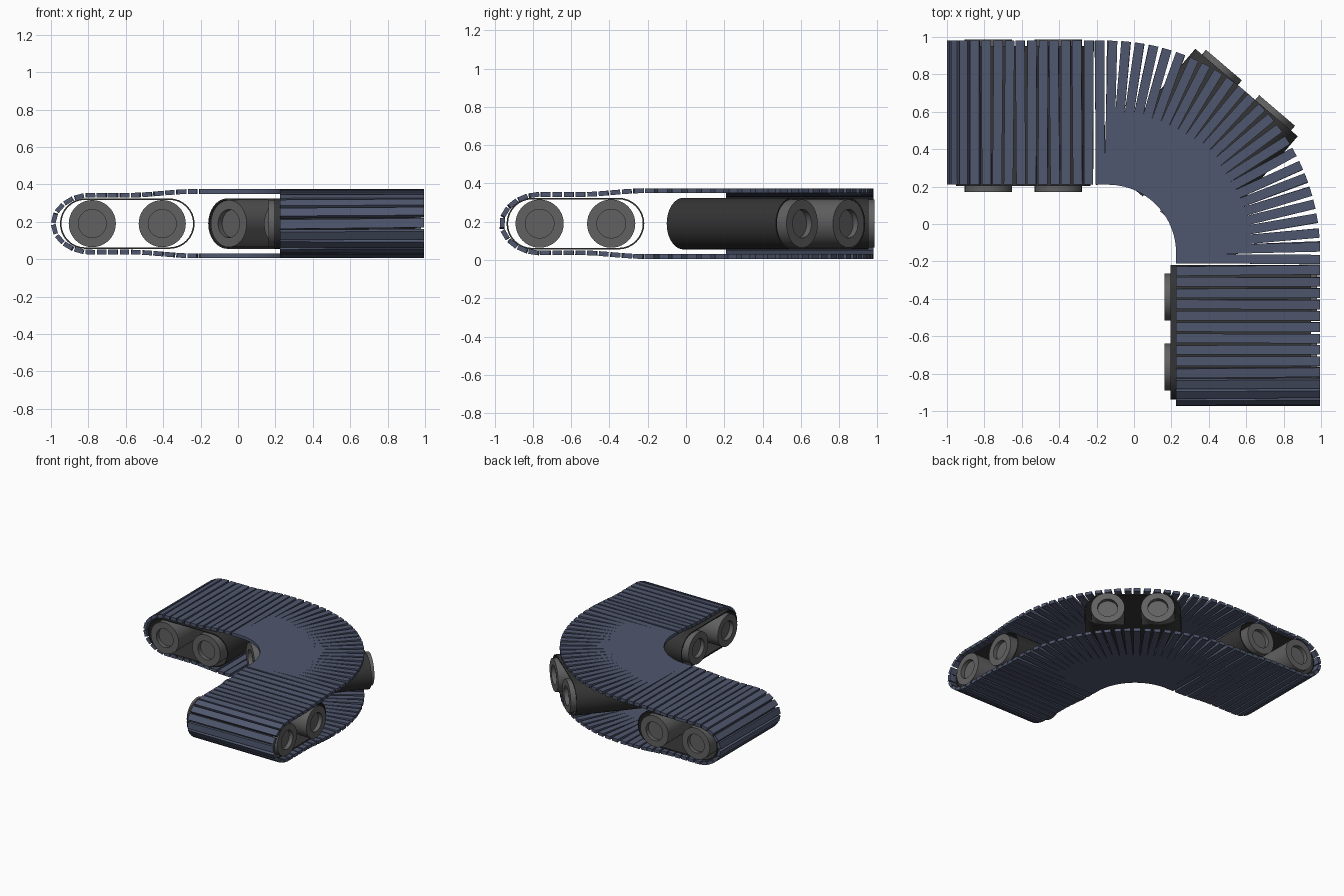
import bpy, bmesh, random
from math import pi, sin, cos, radians, hypot
from mathutils import Matrix, Vector

random.seed(3)
cube = bpy.data.objects.get("Cube")
if cube:
    bpy.data.objects.remove(cube, do_unlink=True)


def material(name, r, g, b):
    m = bpy.data.materials.new(name)
    m.use_nodes = True
    m.diffuse_color = (r, g, b, 1)
    m.node_tree.nodes["Principled BSDF"].inputs["Base Color"].default_value = (r, g, b, 1)
    return m


SLAT = material("slate blue", 0.08, 0.097, 0.158)
DARK = material("charcoal", 0.035, 0.035, 0.035)
GREY = material("mid grey", 0.12, 0.12, 0.12)
MID_Z = 0.19


def finish(bm, name, mat, matrix=Matrix(), smooth=False):
    bmesh.ops.recalc_face_normals(bm, faces=bm.faces)
    me = bpy.data.meshes.new(name)
    bm.to_mesh(me)
    bm.free()
    me.materials.append(mat)
    ob = bpy.data.objects.new(name, me)
    bpy.context.collection.objects.link(ob)
    ob.matrix_world = matrix
    if smooth:
        bpy.ops.object.select_all(action="DESELECT")
        ob.select_set(True)
        bpy.context.view_layer.objects.active = ob
        bpy.ops.object.shade_smooth_by_angle(angle=radians(35))
    return ob


# Belt route in plan: straight arm, quarter turn, straight arm
ARM_A, ARM_B = 0.845, 0.805
TURN_X, TURN_Y, RADIUS, STRETCH = -0.14, -0.155, 0.75, 0.92
ARC = STRETCH * pi / 2
TOTAL = ARM_A + ARC + ARM_B


def route(s):
    """Plan position and forward direction at distance s."""
    a = min(max((s - ARM_A) / STRETCH, 0), pi / 2)
    forward = Vector((cos(a), -sin(a), 0))
    pos = Vector((TURN_X + RADIUS * sin(a), TURN_Y + RADIUS * cos(a), MID_Z))
    over = min(s - ARM_A, 0) + max(s - ARM_A - ARC, 0)
    return pos + forward * over, forward


# Belt side profile: elliptical ends, slightly taller in the middle
def half_height(s):
    f = min(max((min(s, TOTAL - s) - 0.4) / 0.35, 0), 1)
    return 0.152 + 0.02 * f * f * (3 - 2 * f)


def belt_loop():
    end, steps = 0.2, 20
    top = []
    for i in range(steps):
        a = pi / 2 * i / steps
        s = end * (1 - cos(a))
        top.append((s, half_height(s) * sin(a)))
    count = 150
    for i in range(count + 1):
        s = end + (TOTAL / 2 - end) * i / count
        top.append((s, half_height(s)))
    top += [(TOTAL - s, z) for s, z in reversed(top[:-1])]
    return top + [(s, -z) for s, z in reversed(top[1:-1])]


def even_points(loop, pitch):
    """Walk the closed loop and give evenly spaced points with slopes."""
    pairs = list(zip(loop, loop[1:] + loop[:1]))
    lengths = [hypot(b[0] - a[0], b[1] - a[1]) for a, b in pairs]
    step = sum(lengths) / round(sum(lengths) / pitch)
    out, target, done = [], step / 2, 0
    for (a, b), d in zip(pairs, lengths):
        while target <= done + d:
            f = (target - done) / d
            out.append((a[0] + (b[0] - a[0]) * f, a[1] + (b[1] - a[1]) * f,
                        (b[0] - a[0]) / d, (b[1] - a[1]) / d))
            target += step
        done += d
    return out


# Belt slats
bm = bmesh.new()
for s, z, ds, dz in even_points(belt_loop(), 0.0605):
    pos, forward = route(s)
    pos.z += z
    along = forward * ds + Vector((0, 0, dz))
    across = Vector((0, 0, 1)).cross(forward)
    normal = along.cross(across)
    rot = Matrix((along, across, normal)).transposed().to_4x4()
    twist = Matrix.Rotation(radians(random.uniform(-0.6, 0.6)), 4, "Z")
    size = Matrix.Diagonal((0.05, 0.77, 0.025, 1))
    bmesh.ops.create_cube(bm, size=1, matrix=Matrix.Translation(pos) @ rot @ twist @ size)
finish(bm, "belt_slats", SLAT)


# Drive band: thin open capsule loop round a pair of rollers
def capsule(radius):
    pts = []
    for side in (1, -1):
        for i in range(17):
            a = -pi / 2 + pi * i / 16
            pts.append((side * (0.225 + radius * cos(a)), side * radius * sin(a)))
    return pts


def drive_band(name, matrix):
    bm = bmesh.new()
    rings = [[bm.verts.new((x, y, z)) for x, z in capsule(r)]
             for r, y in ((0.135, -0.375), (0.135, 0.375), (0.127, 0.375), (0.127, -0.375))]
    n = len(rings[0])
    for k in range(4):
        a, b = rings[k], rings[(k + 1) % 4]
        for i in range(n):
            j = (i + 1) % n
            bm.faces.new((a[i], a[j], b[j], b[i]))
    finish(bm, name, DARK, matrix, True)


# Roller: lathed drum with a recessed hub at both ends
def roller(name, matrix):
    half = [(0, 0.375), (0.075, 0.375), (0.075, 0.408), (0.126, 0.408)]
    outline = half + [(r, -y) for r, y in reversed(half)]
    bm = bmesh.new()
    verts = [bm.verts.new((r, y, 0)) for r, y in outline]
    edges = [bm.edges.new(p) for p in zip(verts, verts[1:])]
    bmesh.ops.spin(bm, geom=verts + edges, cent=(0, 0, 0), axis=(0, 1, 0),
                   angle=2 * pi, steps=40)
    bmesh.ops.remove_doubles(bm, verts=bm.verts, dist=0.0001)
    finish(bm, name, GREY, matrix, True)


# Three drive units: one in each arm and one across the turn
for label, x, y, turn in (("left_arm", -0.592, 0.578, 0),
                          ("turn", 0.358, 0.418, -40.5),
                          ("front_arm", 0.57, -0.578, -90)):
    place = Matrix.Translation((x, y, MID_Z)) @ Matrix.Rotation(radians(turn), 4, "Z")
    drive_band(label + "_drive_band", place)
    for side, offset in (("first", -0.187), ("second", 0.187)):
        roller(label + "_" + side + "_roller", place @ Matrix.Translation((offset, 0, 0)))
